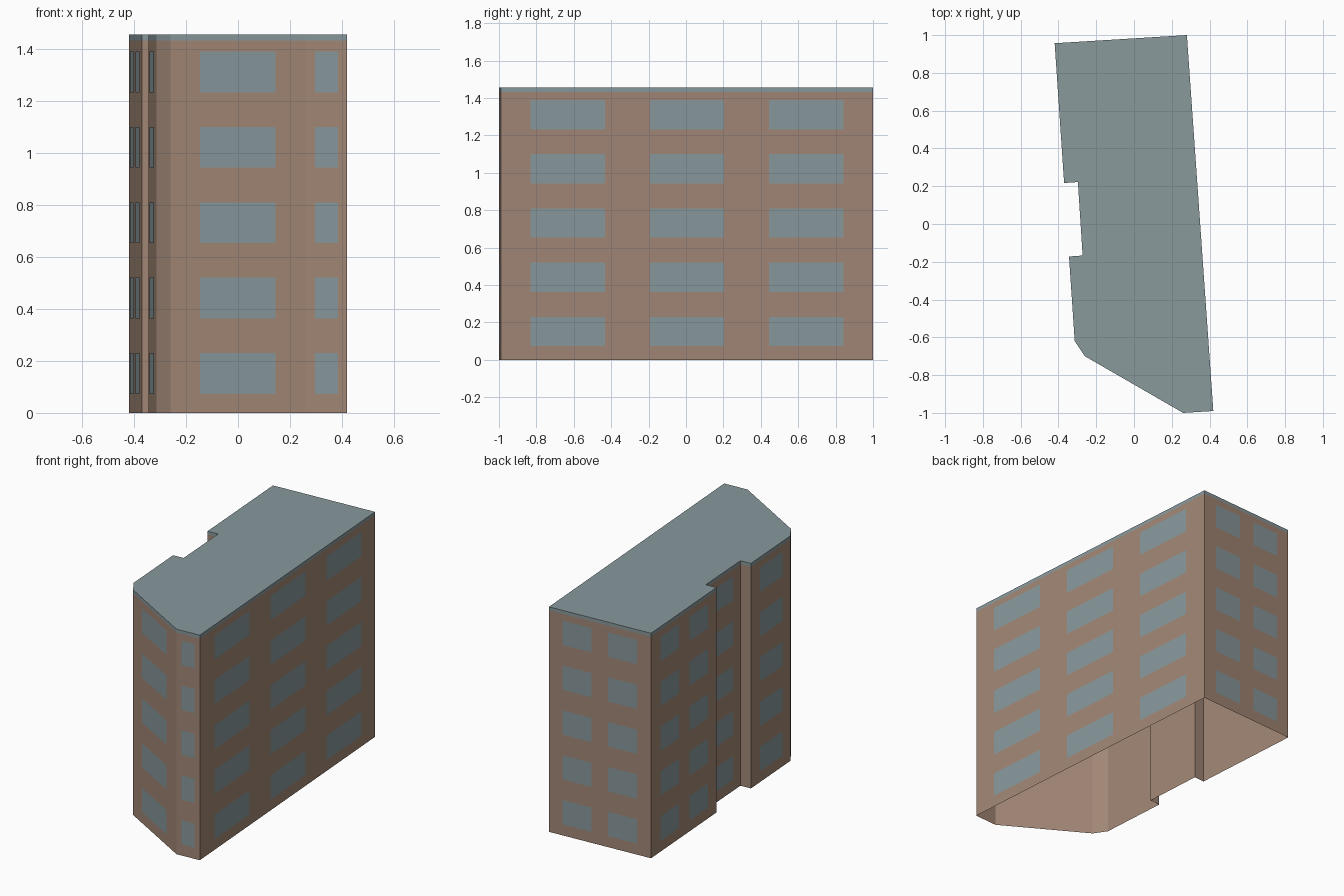
import bpy
import bmesh
from mathutils import Vector

cube = bpy.data.objects.get("Cube")
if cube:
    bpy.data.objects.remove(cube, do_unlink=True)


def material(name, color):
    m = bpy.data.materials.new(name)
    m.use_nodes = True
    m.diffuse_color = (*color, 1)
    m.node_tree.nodes["Principled BSDF"].inputs["Base Color"].default_value = (*color, 1)
    return m


brick = material("brown brick", (0.36, 0.242, 0.18))
slate = material("blue grey", (0.25, 0.32, 0.335))

TOP, EAVE = 1.455, 1.433
STOREYS, STOREY_H, SILL, WINDOW_H = 5, 0.29, 0.073, 0.157

# Window spans along a wall, as fractions of its length
ONE = [(0.22, 0.78)]
TWO = [(0.135, 0.42), (0.58, 0.865)]
THREE = [(0.08, 0.28), (0.4, 0.6), (0.72, 0.92)]

# Footprint corners, counter-clockwise, each with the windows of the wall it starts
walls = [
    ((0.26, -1.0), ONE),
    ((0.42, -0.99), THREE),
    ((0.28, 1.0), TWO),
    ((-0.42, 0.957), TWO),
    ((-0.37, 0.217), []),
    ((-0.297, 0.222), ONE),
    ((-0.272, -0.167), []),
    ((-0.344, -0.172), ONE),
    ((-0.314, -0.62), []),
    ((-0.26, -0.70), ONE),
]
corners = [Vector((*p, 0)) for p, _ in walls]
spans = [s for _, s in walls]


def finish(name, bm, mats):
    mesh = bpy.data.meshes.new(name)
    bm.to_mesh(mesh)
    bm.free()
    for m in mats:
        mesh.materials.append(m)
    obj = bpy.data.objects.new(name, mesh)
    bpy.context.collection.objects.link(obj)
    return obj


def at(p, z):
    return Vector((p.x, p.y, z))


# Wall shell, open below, with a thin eave band and a flat roof
bm = bmesh.new()
rings = [[bm.verts.new(at(p, z)) for p in corners] for z in (0, EAVE, TOP)]
n = len(corners)
for level in (0, 1):
    low, high = rings[level], rings[level + 1]
    for i in range(n):
        j = (i + 1) % n
        face = bm.faces.new((low[i], low[j], high[j], high[i]))
        face.material_index = level
roof = bm.faces.new(rings[2])
roof.material_index = 1
finish("building_shell", bm, [brick, slate])

# Window panes set just proud of each wall
bm = bmesh.new()
for i, start in enumerate(corners):
    end = corners[(i + 1) % n]
    run = end - start
    out = Vector((run.y, -run.x, 0)).normalized() * 0.003
    for a, b in spans[i]:
        left, right = start + run * a + out, start + run * b + out
        for k in range(STOREYS):
            z = SILL + k * STOREY_H
            quad = [at(left, z), at(right, z), at(right, z + WINDOW_H), at(left, z + WINDOW_H)]
            bm.faces.new([bm.verts.new(v) for v in quad])
finish("window_panes", bm, [slate])
